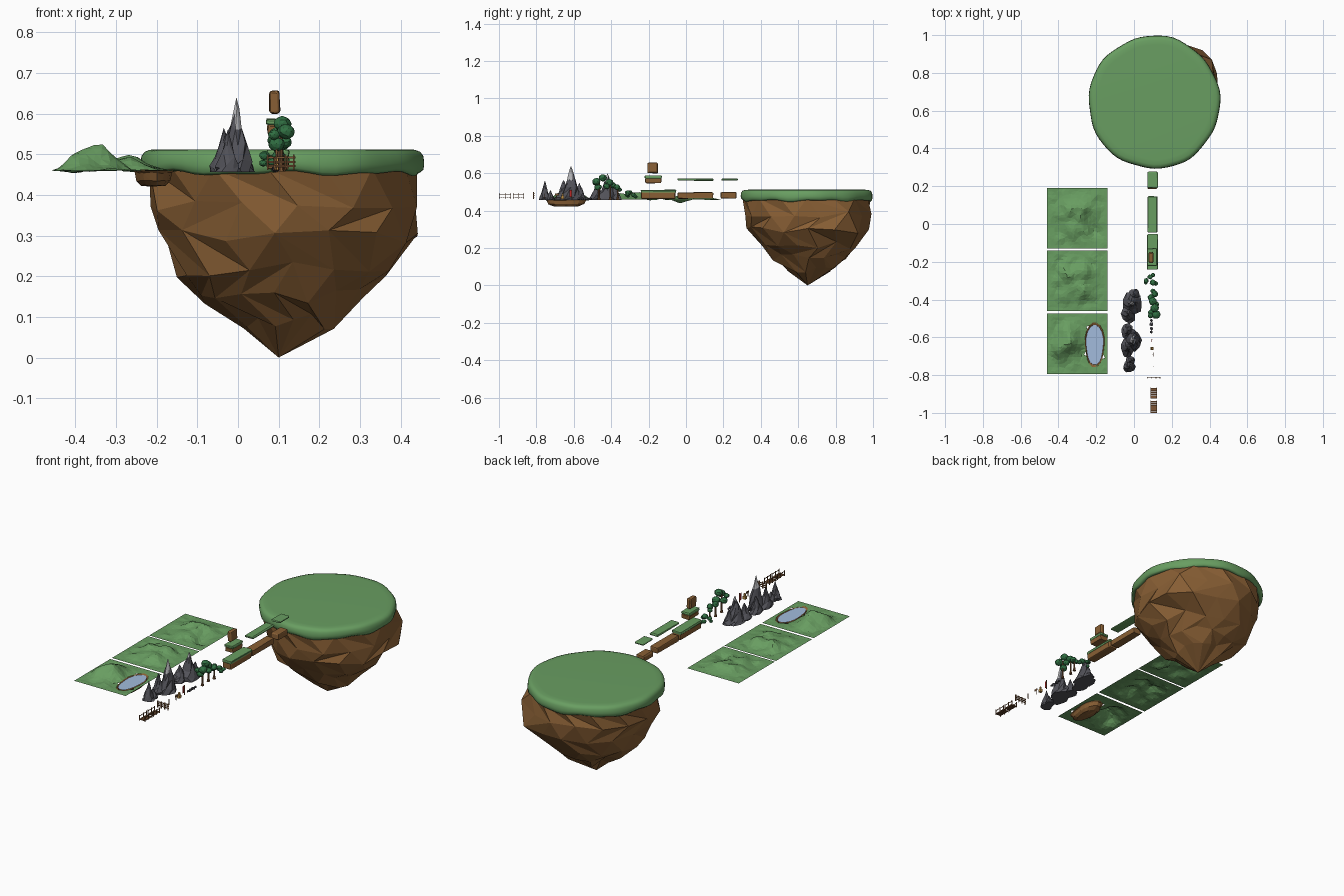
import bpy, bmesh, math, random
from mathutils import Vector, noise

if "Cube" in bpy.data.objects:
    bpy.data.objects.remove(bpy.data.objects["Cube"])

random.seed(4)
TAU = math.tau


def material(name, r, g, b):
    m = bpy.data.materials.new(name)
    m.diffuse_color = (r, g, b, 1)
    m.use_nodes = True
    m.node_tree.nodes["Principled BSDF"].inputs["Base Color"].default_value = m.diffuse_color
    return m


GRASS = material("grass", 0.14, 0.34, 0.12)
EARTH = material("earth", 0.25, 0.115, 0.035)
STONE = material("stone", 0.085, 0.085, 0.1)
SNOW = material("snow", 0.5, 0.5, 0.52)
LEAF = material("leaf", 0.03, 0.16, 0.055)
WOOD = material("wood", 0.2, 0.09, 0.035)
WATER = material("water", 0.36, 0.5, 0.72)
RED = material("red", 0.5, 0.02, 0.02)
STRAW = material("straw", 0.5, 0.27, 0.06)


def finish(name, bm, *mats, smooth=False, recalc=True):
    if recalc:
        bmesh.ops.recalc_face_normals(bm, faces=bm.faces)
    me = bpy.data.meshes.new(name)
    bm.to_mesh(me)
    bm.free()
    for m in mats:
        me.materials.append(m)
    for p in me.polygons:
        p.use_smooth = smooth
    ob = bpy.data.objects.new(name, me)
    bpy.context.collection.objects.link(ob)
    return ob


def loft(bm, rows, tip=None, cap=False, tri=True):
    """Skin closed rows of points, ending in a tip or cap."""
    vs = [[bm.verts.new(p) for p in row] for row in rows]
    n = len(vs[0])
    for a, b in zip(vs, vs[1:]):
        for i in range(n):
            j = (i + 1) % n
            if not tri:
                bm.faces.new((a[i], a[j], b[j], b[i]))
            elif random.random() < 0.5:
                bm.faces.new((a[i], a[j], b[i]))
                bm.faces.new((a[j], b[j], b[i]))
            else:
                bm.faces.new((a[i], a[j], b[j]))
                bm.faces.new((a[i], b[j], b[i]))
    if tip:
        t = bm.verts.new(tip)
        for i in range(n):
            bm.faces.new((vs[-1][i], vs[-1][(i + 1) % n], t))
    if cap:
        bm.faces.new(vs[0])


def jit(s):
    return Vector([random.uniform(-s, s) for _ in range(3)])


def block(name, x0, x1, y0, y1, z0, z1, mat, bevel=0.006, rough=0.0015):
    bm = bmesh.new()
    bmesh.ops.create_cube(bm, size=1)
    for v in bm.verts:
        v.co = Vector(((x0 + x1) / 2 + v.co.x * (x1 - x0), (y0 + y1) / 2 + v.co.y * (y1 - y0),
                       (z0 + z1) / 2 + v.co.z * (z1 - z0)))
    if bevel:
        bmesh.ops.bevel(bm, geom=bm.edges[:], offset=bevel, segments=2, profile=0.5, affect='EDGES')
        for v in bm.verts:
            v.co += jit(rough)
    return finish(name, bm, mat)


# Floating island: faceted rock underside (z, x0, x1, y0, y1 per ring)
bm = bmesh.new()
rows, n = [], 15
profile = [(0.465, -0.225, 0.44, 0.30, 0.99), (0.38, -0.222, 0.445, 0.315, 0.985),
           (0.295, -0.195, 0.445, 0.33, 0.975), (0.215, -0.155, 0.37, 0.385, 0.915),
           (0.15, -0.09, 0.31, 0.455, 0.86), (0.09, 0.015, 0.235, 0.535, 0.80)]
for k, (z, x0, x1, y0, y1) in enumerate(profile):
    row = []
    for i in range(n):
        a = TAU * (i + 0.5 * (k % 2)) / n
        s = 1 + random.uniform(-0.03, 0.03) * (k > 0)
        if k in (1, 2) and 0.3 < a < 1.0:
            s += 0.09
        row.append(Vector(((x0 + x1) / 2 + s * math.cos(a) * (x1 - x0) / 2,
                           (y0 + y1) / 2 + s * math.sin(a) * (y1 - y0) / 2,
                           z + random.uniform(-0.02, 0.02) * (k > 0))))
    rows.append(row)
loft(bm, rows, tip=(0.10, 0.65, 0.0))
finish("island_rock", bm, EARTH)

# Island turf: rounded disc with a wavy overhang
bm = bmesh.new()
rows = []
for z, r, w in [(0.512, 0.30, 0), (0.511, 0.325, 0), (0.506, 0.338, 0), (0.495, 0.346, 0.2),
                (0.475, 0.348, 0.6), (0.460, 0.346, 1), (0.453, 0.338, 1), (0.458, 0.318, 1)]:
    row = []
    for i in range(64):
        a = TAU * i / 64
        rr = r + 0.003 * math.sin(5 * a + 1) + 0.002 * math.sin(11 * a)
        row.append((0.107 + rr * math.cos(a), 0.645 + 1.012 * rr * math.sin(a),
                    z + w * (0.004 * math.sin(7 * a) + 0.003 * math.sin(13 * a + 2))))
    rows.append(row)
loft(bm, rows, cap=True, tri=False)
finish("island_turf", bm, GRASS, smooth=True)

# Terrain tiles: hills as (x, y, height, width) relative to the tile centre
LX, LY = -0.208, -0.64


def lake_rim(a, s=1.0, z=0.0):
    pinch = 1 - 0.12 * math.cos(a) ** 2 + 0.05 * math.sin(3 * a)
    return Vector((LX + s * pinch * 0.056 * math.cos(a), LY + s * 0.115 * math.sin(a), z))


def tile(name, cy, hills, lake=False):
    bm = bmesh.new()
    bmesh.ops.create_grid(bm, x_segments=18, y_segments=18, size=0.16)
    dead = []
    for v in bm.verts:
        x, y = v.co.x, v.co.y
        edge = 0.16 - max(abs(x), abs(y))
        if edge > 0.005:
            x += random.uniform(-0.005, 0.005)
            y += random.uniform(-0.005, 0.005)
        h = sum(t * math.exp(-((x - a) ** 2 + (y - b) ** 2) / (w * w)) for a, b, t, w in hills)
        h += 0.011 * noise.noise(Vector((x * 22, y * 22, cy * 9)))
        v.co = Vector((x - 0.30, y + cy, 0.46 + h * min(1, max(0, edge) / 0.05)))
        if lake:
            dx, dy = (v.co.x - LX) / 0.056, (v.co.y - LY) / 0.115
            rho = math.hypot(dx, dy)
            if rho < 1.3:
                v.co.z = 0.46
            if rho < 0.75:
                dead.append(v)
            elif rho < 1.1:
                v.co = lake_rim(math.atan2(dy, dx), 1.0, 0.459)
    bmesh.ops.delete(bm, geom=dead, context='VERTS')
    bmesh.ops.triangulate(bm, faces=bm.faces[:])
    finish(name, bm, GRASS, recalc=False)


tile("terrain_tile_back", 0.03, [(-0.04, 0.05, 0.026, 0.05), (0.04, 0.06, 0.025, 0.04), (0, -0.05, 0.022, 0.05),
                                 (0.02, 0.01, 0.012, 0.03), (0.1, -0.06, -0.016, 0.04)])
tile("terrain_tile_middle", -0.30, [(-0.05, 0.02, 0.035, 0.05), (0.04, 0.04, 0.034, 0.045),
                                    (0.03, -0.05, 0.03, 0.045), (-0.06, -0.07, 0.012, 0.04)])
tile("terrain_tile_lake", -0.635, [(-0.04, 0.01, 0.058, 0.05), (-0.09, -0.03, 0.03, 0.05),
                                   (-0.05, 0.08, 0.022, 0.04)], lake=True)

# Lake basin and water
bm = bmesh.new()
loft(bm, [[lake_rim(TAU * i / 18, s, z + random.uniform(-0.002, 0.002)) for i in range(18)]
          for s, z in [(1.04, 0.461), (0.93, 0.455), (0.85, 0.435), (0.6, 0.423)]], tip=(LX, LY, 0.421))
finish("lake_basin", bm, EARTH)
bm = bmesh.new()
bm.faces.new([bm.verts.new(lake_rim(TAU * i / 18, 0.92, 0.459)) for i in range(18)])
finish("lake_water", bm, WATER)


# Mountains: jagged cones (x, y, rx, ry, top), pale above the snow line
def mountain(name, cones, snow):
    bm = bmesh.new()
    for x, y, rx, ry, top in cones:
        rows = []
        for k, (t, s) in enumerate([(0, 1), (0.12, 0.92), (0.35, 0.62), (0.6, 0.37), (0.82, 0.18)]):
            rows.append([Vector((x + rx * s * c * math.cos(a), y + ry * s * c * math.sin(a),
                                 0.456 + (top - 0.456) * (t + d)))
                         for a, c, d in [(TAU * (i + 0.5 * k) / 9, random.uniform(0.82, 1.12),
                                          random.uniform(-0.05, 0.05) * (k > 0)) for i in range(9)]])
        loft(bm, rows, tip=(x, y, top), cap=True)
    for f in bm.faces:
        f.material_index = int(f.calc_center_median().z > snow + random.uniform(-0.012, 0.012))
    finish(name, bm, STONE, SNOW)


mountain("mountain_back", [(-0.01, -0.42, 0.055, 0.06, 0.60), (0.0, -0.38, 0.032, 0.04, 0.535),
                           (-0.03, -0.475, 0.04, 0.05, 0.545)], 0.565)
mountain("mountain_tall", [(0.0 - 0.004, -0.615, 0.042, 0.065, 0.64), (-0.035, -0.655, 0.035, 0.05, 0.565),
                           (-0.035, -0.57, 0.035, 0.042, 0.55)], 0.572)
mountain("mountain_small", [(-0.025, -0.755, 0.032, 0.034, 0.56), (-0.02, -0.725, 0.028, 0.03, 0.51)], 0.60)


# Trees and bushes: foliage balls (x, y, z, r) on tapered trunks
def tree(name, balls, trunk=None):
    bm = bmesh.new()
    for x, y, z, r in balls:
        for v in bmesh.ops.create_icosphere(bm, subdivisions=2, radius=r)["verts"]:
            v.co = Vector((v.co.x, v.co.y, v.co.z * 0.85)) + jit(r * 0.07) + Vector((x, y, z))
    finish(name + "_foliage", bm, LEAF)
    if trunk:
        x, y, top = trunk
        bm = bmesh.new()
        loft(bm, [[(x + r * math.cos(TAU * i / 7), y + r * math.sin(TAU * i / 7), z) for i in range(7)]
                  for z, r in [(0.458, 0.009), (0.475, 0.005), (top, 0.004)]], tip=(x, y, top + 0.004), cap=True)
        finish(name + "_trunk", bm, WOOD)


tree("big_tree", [(0.118, -0.48, 0.556, 0.022), (0.095, -0.47, 0.525, 0.02), (0.11, -0.445, 0.575, 0.022),
                  (0.088, -0.485, 0.548, 0.015)], (0.105, -0.465, 0.56))
tree("medium_tree", [(0.10, -0.41, 0.55, 0.022), (0.115, -0.425, 0.53, 0.018), (0.09, -0.39, 0.535, 0.018)],
     (0.10, -0.405, 0.54))
tree("small_tree", [(0.11, -0.37, 0.525, 0.018), (0.10, -0.355, 0.512, 0.013)], (0.108, -0.365, 0.52))
tree("round_bush", [(0.10, -0.31, 0.495, 0.017), (0.115, -0.315, 0.485, 0.012), (0.065, -0.30, 0.497, 0.013)])
tree("low_bush", [(0.085, -0.28, 0.482, 0.013), (0.10, -0.27, 0.475, 0.011), (0.062, -0.31, 0.478, 0.01)])

# Path blocks and floating turf slabs
block("long_turf_block", 0.072, 0.124, -0.24, -0.055, 0.463, 0.50, EARTH)
block("long_turf_block_grass", 0.070, 0.126, -0.242, -0.053, 0.495, 0.511, GRASS, 0.005)
block("short_turf_block", 0.072, 0.121, -0.218, -0.132, 0.547, 0.575, EARTH)
block("short_turf_block_grass", 0.069, 0.122, -0.221, -0.129, 0.572, 0.588, GRASS, 0.005)
block("upright_earth_block", 0.078, 0.103, -0.206, -0.150, 0.60, 0.656, EARTH)
block("long_earth_block", 0.074, 0.122, -0.045, 0.145, 0.464, 0.498, EARTH)
block("short_earth_block", 0.072, 0.122, 0.185, 0.27, 0.465, 0.499, EARTH)
block("long_grass_slab", 0.072, 0.124, -0.045, 0.147, 0.560, 0.572, GRASS, 0.005, 0.001)
block("short_grass_slab", 0.072, 0.126, 0.19, 0.277, 0.560, 0.572, GRASS, 0.005, 0.001)

# Loose stones
for i, (y, r) in enumerate([(-0.53, 0.012), (-0.553, 0.010), (-0.572, 0.008), (-0.51, 0.008)]):
    bm = bmesh.new()
    for v in bmesh.ops.create_icosphere(bm, subdivisions=1, radius=r)["verts"]:
        v.co = Vector((v.co.x, v.co.y, v.co.z * 0.8)) + jit(r * 0.15) + Vector((0.092, y, 0.464))
    finish(f"stone_{i}", bm, STONE)

# Small props: red banner, crate, sign and marker post
block("banner_pole", 0.094, 0.097, -0.612, -0.609, 0.46, 0.513, WOOD, 0)
block("banner_cloth", 0.092, 0.094, -0.624, -0.609, 0.472, 0.510, RED, 0)
block("crate", 0.088, 0.104, -0.667, -0.651, 0.461, 0.477, STRAW, 0)
block("barrel", 0.091, 0.102, -0.664, -0.654, 0.478, 0.492, STRAW, 0.002, 0)
block("sign_post", 0.098, 0.101, -0.692, -0.689, 0.461, 0.492, WOOD, 0)
block("sign_board", 0.101, 0.103, -0.701, -0.680, 0.480, 0.491, WOOD, 0)
block("marker_post", 0.100, 0.103, -0.757, -0.754, 0.461, 0.492, WOOD, 0)

# Fence panel across the path
for i in range(4):
    x = 0.071 + i * 0.0215
    block(f"fence_post_{i}", x, x + 0.004, -0.817, -0.813, 0.461, 0.499, WOOD, 0)
for i, z in enumerate((0.469, 0.479, 0.489)):
    block(f"fence_rail_{i}", 0.07, 0.141, -0.813, -0.811, z, z + 0.005, WOOD, 0)

# Plank bridge in two sections with posts and handrails
for s, (y0, y1) in enumerate([(-0.925, -0.865), (-1.0, -0.935)]):
    count = 6
    step = (y1 - y0) / count
    for i in range(count):
        block(f"bridge_{s}_plank_{i}", 0.088, 0.122, y0 + i * step, y0 + (i + 0.8) * step, 0.467, 0.471, WOOD, 0)
    for side, x in (("left", 0.088), ("right", 0.120)):
        block(f"bridge_{s}_{side}_rail", x, x + 0.002, y0, y1, 0.486, 0.489, WOOD, 0)
        for i, y in enumerate((y0, (y0 + y1) / 2, y1 - 0.003)):
            block(f"bridge_{s}_{side}_post_{i}", x - 0.001, x + 0.003, y, y + 0.003, 0.463, 0.493, WOOD, 0)
